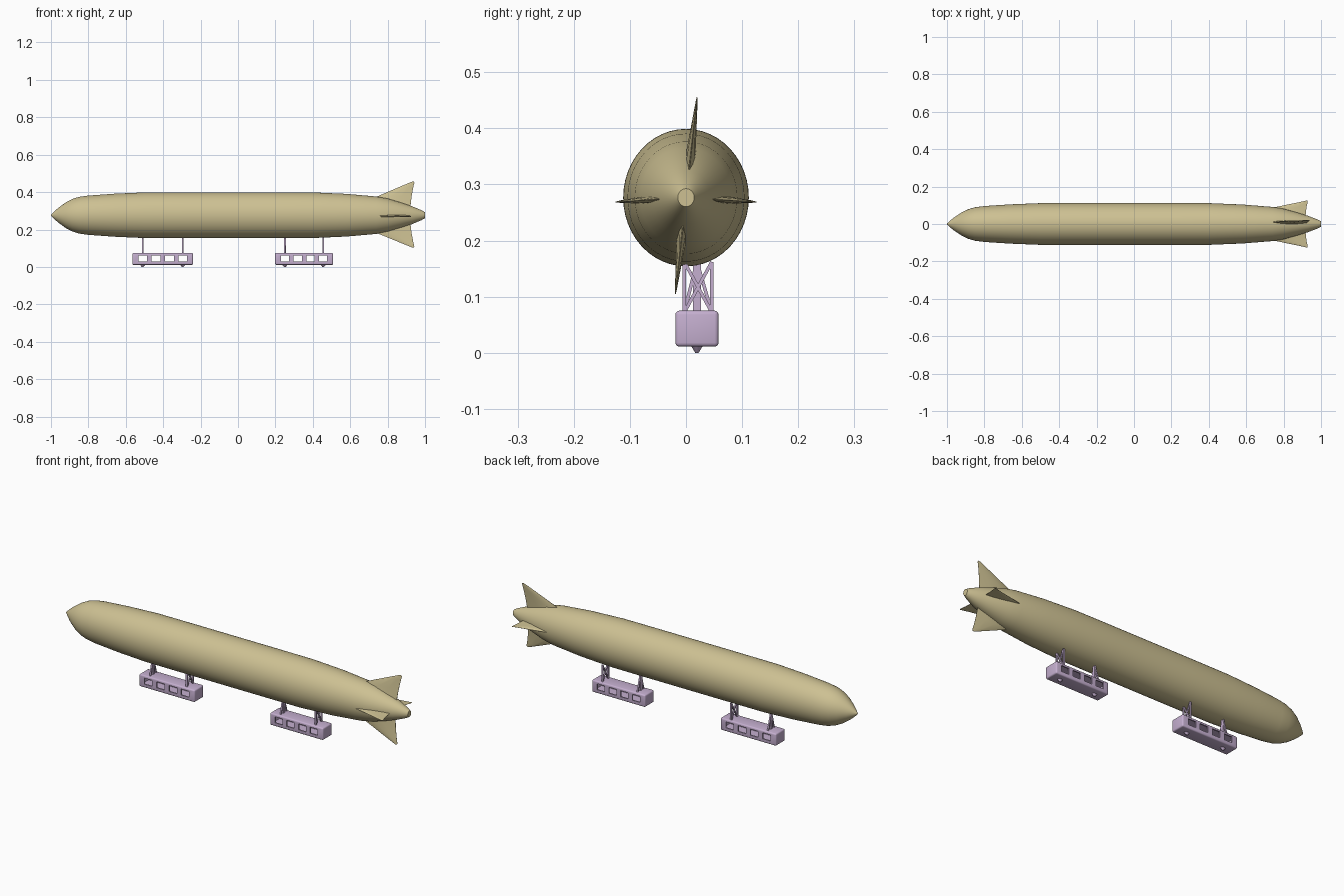
import bpy, bmesh
from math import sin, cos, pi, radians
from mathutils import Vector, Matrix

if "Cube" in bpy.data.objects:
    bpy.data.objects.remove(bpy.data.objects["Cube"])

AXIS_Z = 0.2765


def material(name, rgb):
    m = bpy.data.materials.new(name)
    m.diffuse_color = (*rgb, 1)
    m.use_nodes = True
    m.node_tree.nodes["Principled BSDF"].inputs["Base Color"].default_value = m.diffuse_color
    return m


TAN = material("tan_fabric", (0.61, 0.53, 0.29))
LILAC = material("lilac_paint", (0.56, 0.43, 0.63))


def finish(name, bm, mat, smooth=None):
    bmesh.ops.recalc_face_normals(bm, faces=bm.faces)
    mesh = bpy.data.meshes.new(name)
    bm.to_mesh(mesh)
    bm.free()
    ob = bpy.data.objects.new(name, mesh)
    bpy.context.collection.objects.link(ob)
    mesh.materials.append(mat)
    bpy.ops.object.select_all(action='DESELECT')
    ob.select_set(True)
    bpy.context.view_layer.objects.active = ob
    if smooth:
        bpy.ops.object.shade_smooth_by_angle(angle=radians(smooth))
    return ob


def loft(bm, rings):
    """Skin a list of closed rings and cap both ends."""
    rows = [[bm.verts.new(p) for p in ring] for ring in rings]
    n = len(rows[0])
    for a, b in zip(rows, rows[1:]):
        for i in range(n):
            j = (i + 1) % n
            bm.faces.new((a[i], a[j], b[j], b[i]))
    bm.faces.new(rows[0])
    bm.faces.new(rows[-1])


def add_box(bm, centre, size):
    m = Matrix.Translation(centre) @ Matrix.Diagonal((*size, 1))
    return bmesh.ops.create_cube(bm, size=1, matrix=m)


def add_bar(bm, a, b, width, depth):
    """Rectangular bar from a to b lying in the y-z plane."""
    a, b = Vector(a), Vector(b)
    d = (b - a).normalized()
    side = Vector((1, 0, 0)).cross(d) * width / 2
    dx = Vector((depth / 2, 0, 0))
    loft(bm, [[p - side - dx, p + side - dx, p + side + dx, p - side + dx] for p in (a, b)])


# Hull: slightly tall elliptical sections along x
profile = [(-1, .003), (-.985, .018), (-.96, .040), (-.92, .069), (-.885, .087), (-.85, .098),
           (-.80, .105), (-.66, .115), (-.5, .122), (-.25, .1225), (0, .1225), (.2, .1225),
           (.4, .122), (.58, .114), (.74, .100), (.80, .089), (.87, .068), (.93, .048),
           (.98, .027), (1, .016)]
bm = bmesh.new()
N = 48
loft(bm, [[(x, r * .914 * cos(2 * pi * i / N), AXIS_Z + r * sin(2 * pi * i / N))
           for i in range(N)] for x, r in profile])
finish("hull", bm, TAN, 40)

# Tail fins: tapering lens-shaped sections (distance, front x, rear x, half thickness)
tall = [(.03, .735, .92, .013), (.10, .742, .928, .007), (.155, .87, .938, .003),
        (.174, .915, .943, .0015), (.180, .93, .940, .0006)]
flat = [(.02, .735, .915, .010), (.088, .742, .922, .005), (.115, .875, .928, .0025),
        (.123, .910, .929, .0012), (.126, .922, .928, .0006)]
lens = [(0, .08), (.15, .7), (.4, 1), (.7, .7), (1, .08)]


def fin(name, sections, angle, reach=1):
    rings = []
    for s, x0, x1, t in sections:
        upper = [(x0 + (x1 - x0) * u, t * w, s * reach) for u, w in lens]
        rings.append(upper + [(x, -y, z) for x, y, z in reversed(upper)])
    bm = bmesh.new()
    loft(bm, rings)
    bm.transform(Matrix.Translation((0, 0, AXIS_Z)) @ Matrix.Rotation(radians(angle), 4, 'X'))
    finish(name, bm, TAN, 40)


fin("top_fin", tall, -6.3)
fin("bottom_fin", tall, 173.7, .96)
fin("left_fin", flat, 93.5)
fin("right_fin", flat, -93.5)


def gondola(name, cx, k):
    cy, cz = .0195, .043
    win_x = [cx + k * d for d in (-.1075, -.036, .036, .1065)]

    # Rounded cabin, hollowed out and pierced by windows
    bm = bmesh.new()
    add_box(bm, (cx, cy, cz), (.325 * k, .077, .064))
    bmesh.ops.bevel(bm, geom=bm.edges[:], offset=.007, segments=3, profile=.5, affect='EDGES')
    cabin = finish(name + "_cabin", bm, LILAC)

    inner = bmesh.new()
    add_box(inner, (cx, cy, cz + .001), (.325 * k - .016, .063, .048))
    windows = bmesh.new()
    for x in win_x:
        add_box(windows, (x, cy, .046), (.046 * k, .2, .032))
    for cut_bm in (inner, windows):
        cutter = finish("cutter", cut_bm, LILAC)
        cutter.hide_render = True
        mod = cabin.modifiers.new("cut", 'BOOLEAN')
        mod.operation = 'DIFFERENCE'
        mod.object = cutter
        bpy.context.view_layer.objects.active = cabin
        bpy.ops.object.modifier_apply(modifier=mod.name)
        bpy.data.objects.remove(cutter)
    bpy.ops.object.select_all(action='DESELECT')
    cabin.select_set(True)
    bpy.ops.object.shade_smooth_by_angle(angle=radians(35))

    lo, hi = .072, .162
    y0, y1 = cy - .0225, cy + .0265
    # Forward hanger: A-frame with a centre post
    bm = bmesh.new()
    x = win_x[0]
    add_bar(bm, (x, cy, lo), (x, cy, hi), .014, .009)
    for y in (y0, y1):
        add_bar(bm, (x, y, lo), (x, cy, hi), .006, .008)
    finish(name + "_front_hanger", bm, LILAC)

    # Rear hanger: two posts with cross bracing
    bm = bmesh.new()
    x = win_x[3]
    for y, other in ((y0, y1), (y1, y0)):
        add_bar(bm, (x, y, lo), (x, y, hi), .006, .009)
        add_bar(bm, (x, y, lo), (x, other, hi), .006, .007)
    finish(name + "_rear_hanger", bm, LILAC)

    # Small landing bumpers under the floor
    bm = bmesh.new()
    for x in (win_x[0], win_x[3]):
        m = Matrix.Translation((x, cy, .0065)) @ Matrix.Diagonal((1.4, 1, -1, 1))
        bmesh.ops.create_cone(bm, cap_ends=True, segments=16, radius1=.011, radius2=.003,
                              depth=.013, matrix=m)
    finish(name + "_bumpers", bm, LILAC, 35)


gondola("front_gondola", -.4025, 1)
gondola("rear_gondola", .3535, .955)
